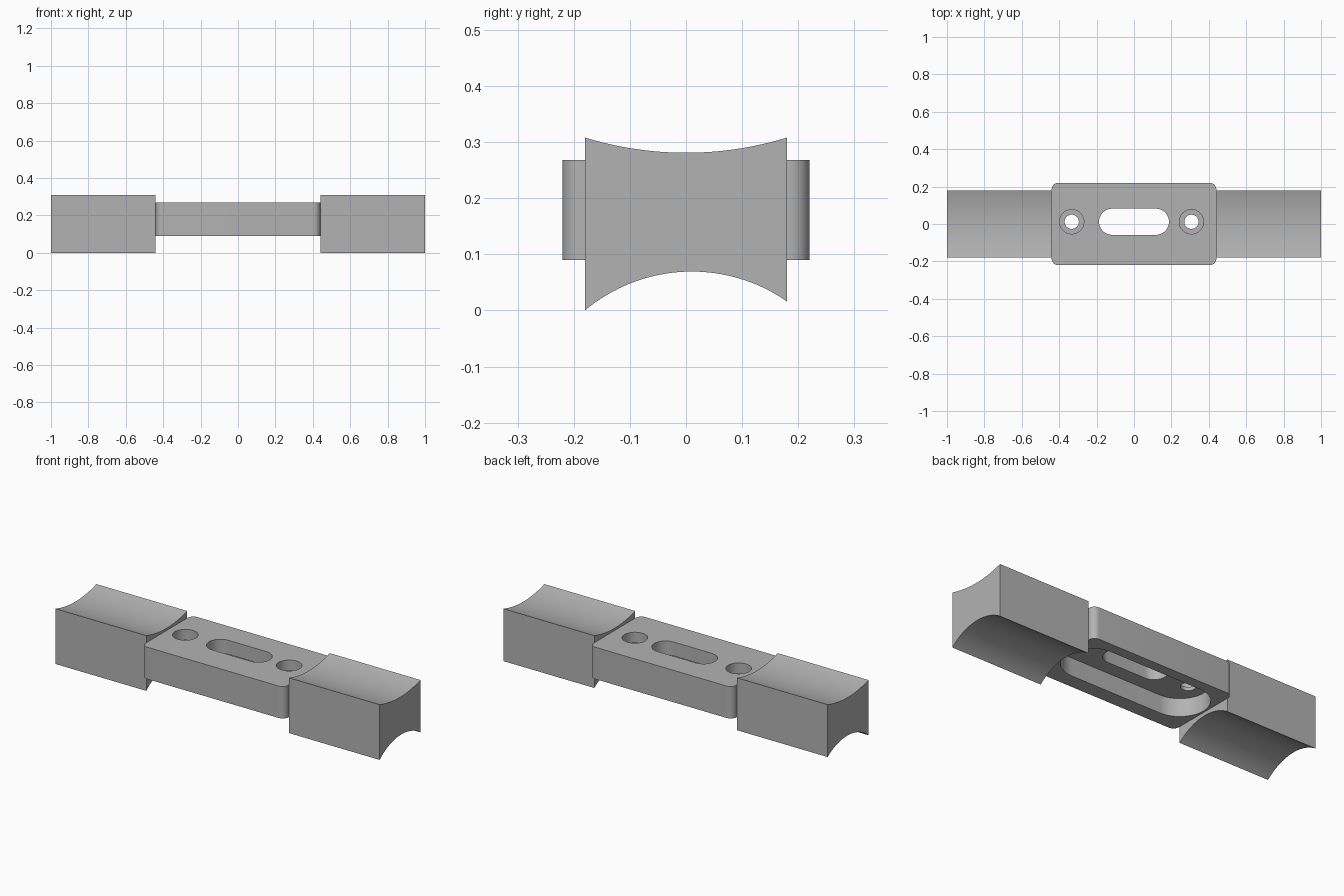
import bpy, bmesh
from math import sin, cos, pi, radians, atan2, hypot
from mathutils import Matrix

if "Cube" in bpy.data.objects:
    bpy.data.objects.remove(bpy.data.objects["Cube"])

grey = bpy.data.materials.new("plain grey")
grey.use_nodes = True
COLOR = (0.45, 0.45, 0.45, 1)
grey.diffuse_color = COLOR
grey.node_tree.nodes["Principled BSDF"].inputs["Base Color"].default_value = COLOR


def extrude(name, outline, start, end, along_x=False):
    """Solid from a closed 2D outline, pulled along z or along x."""
    bm = bmesh.new()
    place = (lambda a, b: (start, a, b)) if along_x else (lambda a, b: (a, b, start))
    face = bm.faces.new([bm.verts.new(place(a, b)) for a, b in outline])
    result = bmesh.ops.extrude_face_region(bm, geom=[face])
    verts = [g for g in result["geom"] if isinstance(g, bmesh.types.BMVert)]
    step = end - start
    bmesh.ops.translate(bm, verts=verts, vec=(step, 0, 0) if along_x else (0, 0, step))
    bmesh.ops.recalc_face_normals(bm, faces=bm.faces)
    mesh = bpy.data.meshes.new(name)
    bm.to_mesh(mesh)
    bm.free()
    mesh.materials.append(grey)
    obj = bpy.data.objects.new(name, mesh)
    bpy.context.collection.objects.link(obj)
    return obj


def rounded(cx, cy, half_x, half_y, r, steps=12):
    """Rounded rectangle; a slot or circle when r reaches the half sizes."""
    points = []
    for quarter, (sx, sy) in enumerate([(1, 1), (-1, 1), (-1, -1), (1, -1)]):
        for i in range(steps + 1):
            a = (quarter + i / steps) * pi / 2
            p = (cx + sx * (half_x - r) + r * cos(a), cy + sy * (half_y - r) + r * sin(a))
            if not points or hypot(p[0] - points[-1][0], p[1] - points[-1][1]) > 1e-5:
                points.append(p)
    if hypot(points[0][0] - points[-1][0], points[0][1] - points[-1][1]) < 1e-5:
        points.pop()
    return points


def arc(p, q, sagitta, steps=32):
    """Circular arc from p to q, bulging to the left of the direction of travel."""
    dx, dy = q[0] - p[0], q[1] - p[1]
    chord = hypot(dx, dy)
    r = (chord * chord / 4 + sagitta * sagitta) / (2 * sagitta)
    nx, ny = -dy / chord, dx / chord
    cx = (p[0] + q[0]) / 2 - nx * (r - sagitta)
    cy = (p[1] + q[1]) / 2 - ny * (r - sagitta)
    a0 = atan2(p[1] - cy, p[0] - cx)
    a1 = atan2(q[1] - cy, q[0] - cx)
    return [(cx + r * cos(a0 + (a1 - a0) * i / steps),
             cy + r * sin(a0 + (a1 - a0) * i / steps)) for i in range(steps + 1)]


def smooth(obj):
    bpy.ops.object.select_all(action="DESELECT")
    obj.select_set(True)
    bpy.context.view_layer.objects.active = obj
    bpy.ops.object.shade_smooth_by_angle(angle=radians(30))


def cut(obj, cutter):
    mod = obj.modifiers.new("cut", "BOOLEAN")
    mod.operation, mod.solver, mod.object = "DIFFERENCE", "EXACT", cutter
    cutter.hide_render = True
    bpy.context.view_layer.objects.active = obj
    bpy.ops.object.modifier_apply(modifier=mod.name)
    bpy.data.objects.remove(cutter)


# Centre plate with rounded corners
PLATE_X, BOTTOM, TOP, HOLE_Y = 0.44, 0.09, 0.268, 0.012
plate = extrude("centre_plate", rounded(0, 0, PLATE_X, 0.22, 0.035), BOTTOM, TOP)

# Pocket underneath, long slot, and counterbored screw holes
cut(plate, extrude("pocket_cutter", rounded(0, HOLE_Y, 0.44 - 0.01, 0.15, 0.15, 20), 0, 0.19))
cut(plate, extrude("slot_cutter", rounded(0, HOLE_Y, 0.187, 0.07, 0.07), 0, 0.4))
for x in (-0.333, 0.307):
    cut(plate, extrude("counterbore_cutter", rounded(x, HOLE_Y, 0.065, 0.065, 0.065), 0.21, 0.4))
    cut(plate, extrude("hole_cutter", rounded(x, HOLE_Y, 0.038, 0.038, 0.038), 0, 0.4))
smooth(plate)

# End blocks with a shallow hollow on top and a deeper one below
profile = arc((-0.18, 0), (0.18, 0.016), 0.061) + arc((0.18, 0.308), (-0.18, 0.308), 0.027)
for side, x0, x1 in (("left", PLATE_X, 1), ("right", -1, -PLATE_X)):
    smooth(extrude(side + "_end_block", profile, x0, x1, along_x=True))
